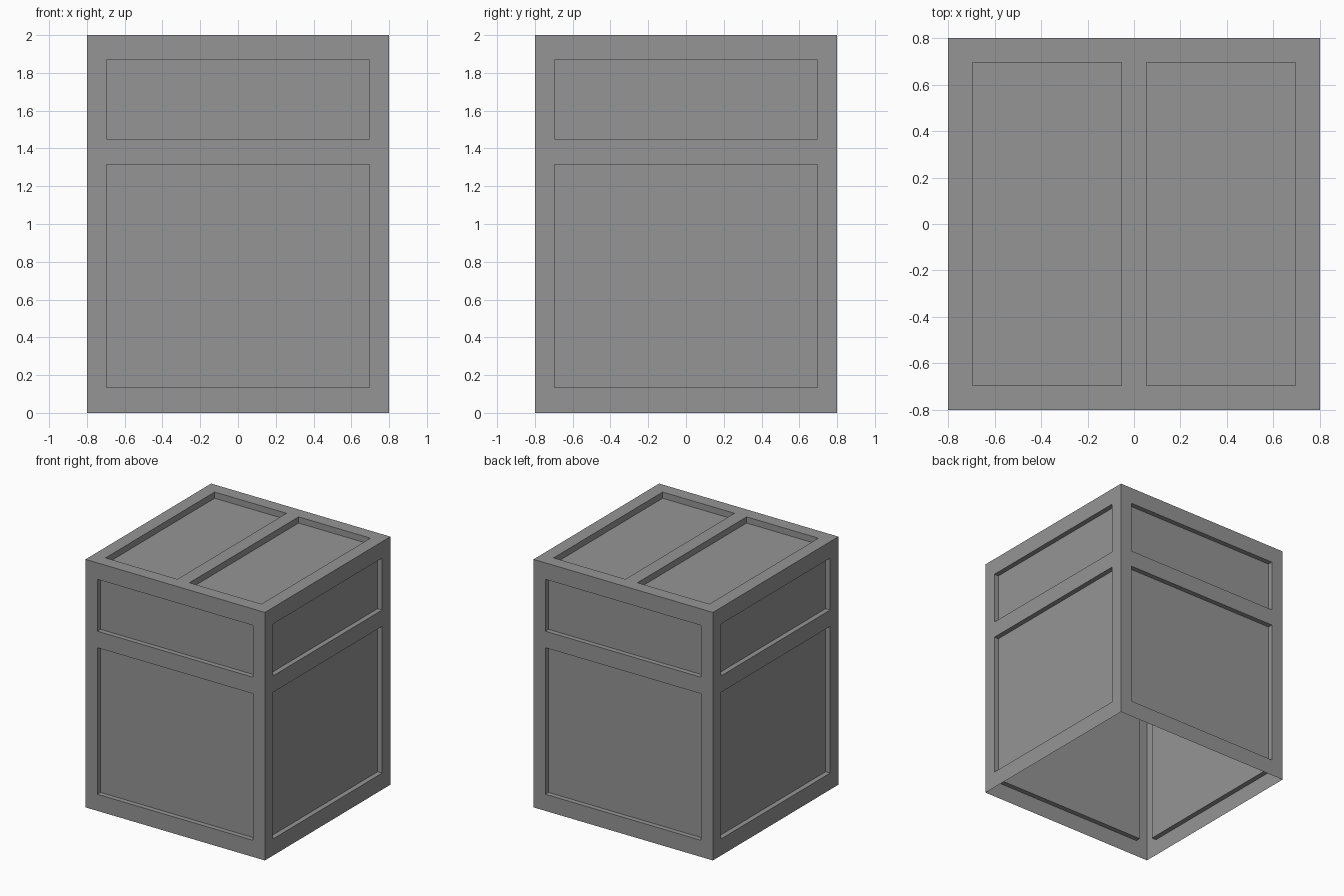
import bpy, bmesh
from math import radians
from mathutils import Matrix

old = bpy.data.objects.get("Cube")
if old:
    bpy.data.objects.remove(old, do_unlink=True)

HALF, HEIGHT = 0.8, 2.0
EDGE = 0.695          # half width of the sunken panels

grey = bpy.data.materials.new("plain_grey")
grey.use_nodes = True
grey.diffuse_color = (0.3, 0.3, 0.3, 1)
grey.node_tree.nodes["Principled BSDF"].inputs["Base Color"].default_value = (0.3, 0.3, 0.3, 1)


def panelled_wall(name, us, vs, depth, matrix):
    """Thin wall split by the cut lines; every odd cell is sunk to form a panel."""
    bm = bmesh.new()
    grid = [[bm.verts.new((u, v, 0)) for v in vs] for u in us]
    panels = []
    for i in range(len(us) - 1):
        for j in range(len(vs) - 1):
            face = bm.faces.new((grid[i][j], grid[i + 1][j],
                                 grid[i + 1][j + 1], grid[i][j + 1]))
            if i % 2 and j % 2:
                panels.append(face)
    # Zero-width inset creates the recess walls, then the panel moves inward
    bmesh.ops.inset_individual(bm, faces=panels, thickness=0, depth=0)
    for face in panels:
        bmesh.ops.translate(bm, verts=face.verts, vec=(0, 0, -depth))
    bm.transform(matrix)
    mesh = bpy.data.meshes.new(name)
    bm.to_mesh(mesh)
    bm.free()
    mesh.materials.append(grey)
    bpy.context.collection.objects.link(bpy.data.objects.new(name, mesh))


# Four identical sides: tall lower panel and short upper panel, open underneath
side_u = (-HALF, -EDGE, EDGE, HALF)
side_v = (0, 0.134, 1.316, 1.449, 1.867, HEIGHT)
upright = Matrix.Translation((0, -HALF, 0)) @ Matrix.Rotation(radians(90), 4, "X")
for k, name in enumerate(("front_wall", "left_wall", "back_wall", "right_wall")):
    panelled_wall(name, side_u, side_v, 0.04,
                  Matrix.Rotation(radians(90 * k), 4, "Z") @ upright)

# Top with two long panels
top_u = (-HALF, -EDGE, -0.054, 0.054, EDGE, HALF)
panelled_wall("top_wall", top_u, side_u, 0.05, Matrix.Translation((0, 0, HEIGHT)))
